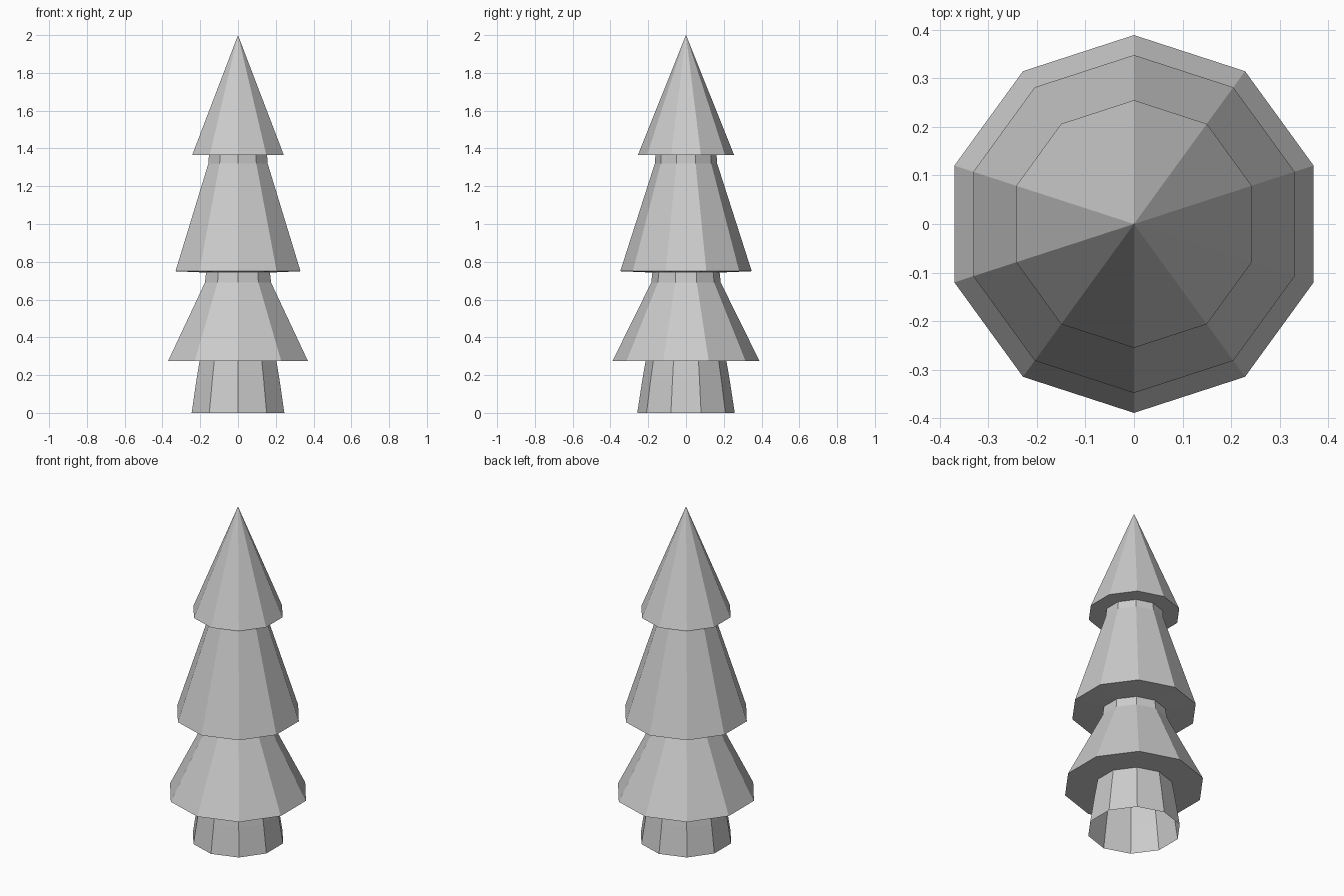
import bpy, bmesh
from math import sin, cos, pi

if "Cube" in bpy.data.objects:
    bpy.data.objects.remove(bpy.data.objects["Cube"])

SIDES = 10


def lathe(name, profile):
    """Spin (radius, z) points, listed bottom to top, into an open flat-faced shell."""
    bm = bmesh.new()
    rings = []
    for r, z in profile:
        if r == 0:
            rings.append([bm.verts.new((0, 0, z))] * SIDES)
        else:
            angles = [pi / 2 + 2 * pi * i / SIDES for i in range(SIDES)]
            rings.append([bm.verts.new((r * cos(a), r * sin(a), z)) for a in angles])
    for low, high in zip(rings, rings[1:]):
        for i in range(SIDES):
            j = (i + 1) % SIDES
            quad = [low[i], low[j], high[j], high[i]]
            bm.faces.new(list(dict.fromkeys(quad)))
    mesh = bpy.data.meshes.new(name)
    bm.to_mesh(mesh)
    bm.free()
    obj = bpy.data.objects.new(name, mesh)
    bpy.context.collection.objects.link(obj)
    return obj


# Flared trunk, open at the base
lathe("trunk", [(0.258, 0), (0.232, 0.17), (0.214, 0.275)])

# Tiers: underside, sloped skirt, then a short neck up to the next tier
lathe("lower_branches", [(0.214, 0.275), (0.389, 0.275), (0.184, 0.69), (0.178, 0.743)])
lathe("middle_branches", [(0.178, 0.743), (0.348, 0.75), (0.165, 1.32), (0.162, 1.365)])

# Pointed top
lathe("top_branches", [(0.162, 1.365), (0.255, 1.365), (0, 2.0)])
